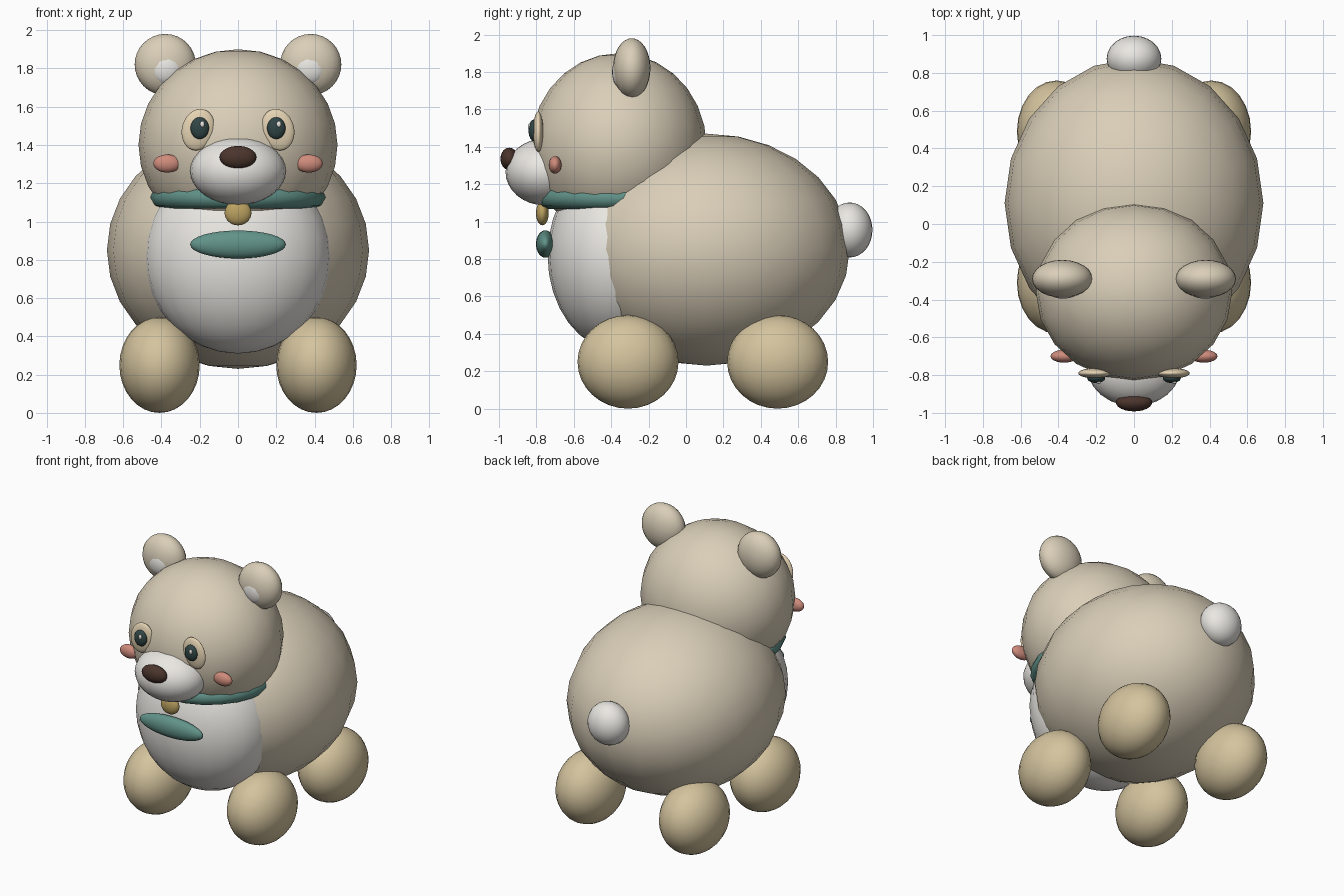
import bpy, math

if "Cube" in bpy.data.objects:
    bpy.data.objects.remove(bpy.data.objects["Cube"])

COLOURS = {
    "tan": (0.70, 0.62, 0.48), "paw": (0.66, 0.55, 0.34), "white": (0.82, 0.80, 0.76),
    "green": (0.12, 0.29, 0.25), "pink": (0.62, 0.26, 0.20), "brown": (0.07, 0.035, 0.025),
    "gold": (0.50, 0.36, 0.12), "cream": (0.78, 0.65, 0.45), "dark": (0.03, 0.06, 0.06),
}
MATS = {}
for key, rgb in COLOURS.items():
    MATS[key] = bpy.data.materials.new(key)
    MATS[key].diffuse_color = (*rgb, 1)


def finish(ob, name, colour):
    ob.name = name
    ob.data.materials.append(MATS[colour])
    for p in ob.data.polygons:
        p.use_smooth = True


def blob(name, loc, radii, colour, tilt=0, segs=24, rings=16):
    """Smooth ellipsoid; tilt turns it about the front-back axis."""
    bpy.ops.mesh.primitive_uv_sphere_add(segments=segs, ring_count=rings, radius=1, location=loc)
    ob = bpy.context.object
    ob.scale = radii
    bpy.ops.object.transform_apply(location=False, rotation=False, scale=True)
    ob.rotation_euler.y = math.radians(tilt)
    finish(ob, name, colour)


def pair(name, loc, radii, colour, tilt=0):
    for side, s in (("right", 1), ("left", -1)):
        blob(f"{name}_{side}", (s * loc[0], loc[1], loc[2]), radii, colour, s * tilt)


# Body, belly, head and tail
blob("body", (0, 0.11, 0.85), (0.685, 0.765, 0.62), "tan", segs=20, rings=14)
blob("belly", (0, -0.36, 0.82), (0.49, 0.38, 0.51), "white")
blob("head", (0, -0.36, 1.40), (0.52, 0.47, 0.50), "tan", segs=20, rings=14)
blob("tail", (0, 0.875, 0.955), (0.145, 0.122, 0.147), "white")

# Paws
pair("front_paw", (0.41, -0.31, 0.25), (0.21, 0.27, 0.25), "paw")
pair("back_paw", (0.41, 0.49, 0.25), (0.21, 0.27, 0.25), "paw")

# Ears
pair("ear", (0.38, -0.29, 1.82), (0.16, 0.10, 0.16), "tan")
pair("inner_ear", (0.375, -0.35, 1.80), (0.085, 0.045, 0.085), "white")

# Face
blob("muzzle", (0, -0.755, 1.265), (0.25, 0.21, 0.178), "white")
blob("nose", (0, -0.945, 1.335), (0.096, 0.047, 0.06), "brown")
pair("eye_patch", (0.208, -0.79, 1.48), (0.085, 0.027, 0.11), "cream", -15)
pair("eye", (0.20, -0.815, 1.488), (0.048, 0.027, 0.057), "dark")
for side, x in (("right", 0.213), ("left", -0.187)):
    blob(f"eye_glint_{side}", (x, -0.838, 1.508), (0.012, 0.008, 0.016), "white", segs=12, rings=8)
pair("cheek", (0.37, -0.70, 1.303), (0.072, 0.034, 0.047), "pink")

# Collar, bell and chest badge
bpy.ops.mesh.primitive_torus_add(major_radius=0.40, minor_radius=0.058, major_segments=24,
                                 minor_segments=8, location=(0, -0.335, 1.125))
finish(bpy.context.object, "collar", "green")
blob("bell", (0, -0.768, 1.045), (0.07, 0.034, 0.065), "gold")
blob("chest_badge", (0, -0.752, 0.88), (0.25, 0.05, 0.073), "green")

for m in bpy.data.materials:
    if m.users and not m.is_grease_pencil:
        m.use_nodes = True
        m.node_tree.nodes["Principled BSDF"].inputs["Base Color"].default_value = m.diffuse_color
